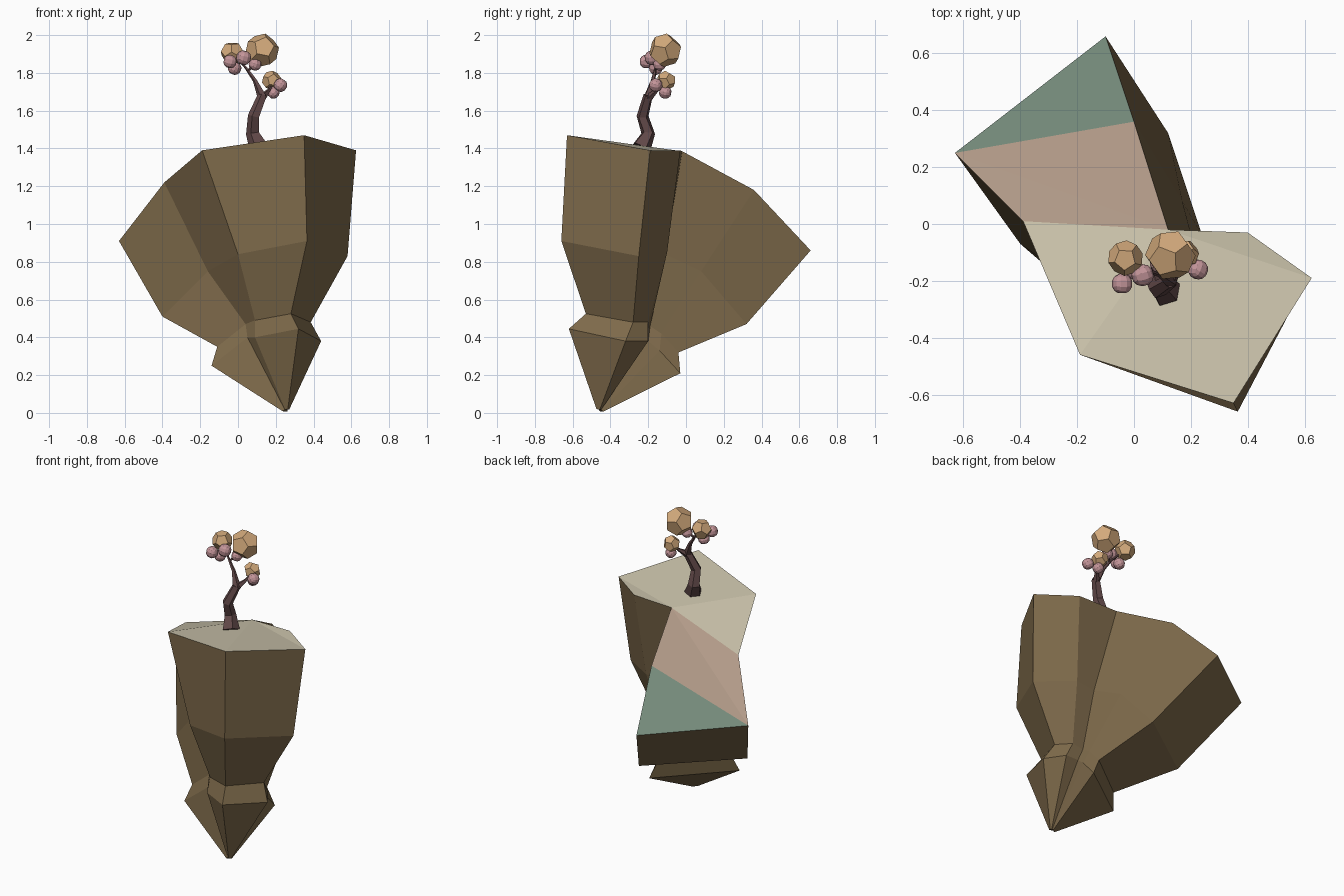
import bpy, bmesh, math
from mathutils import Vector, Euler

if "Cube" in bpy.data.objects:
    bpy.data.objects.remove(bpy.data.objects["Cube"])


def material(name, rgb):
    m = bpy.data.materials.new(name)
    m.diffuse_color = (*rgb, 1)
    m.use_nodes = True
    m.node_tree.nodes["Principled BSDF"].inputs["Base Color"].default_value = m.diffuse_color
    return m


EARTH = material("earth", (0.21, 0.145, 0.07))
SAND = material("pale_sand", (0.60, 0.55, 0.41))
CLAY = material("clay", (0.45, 0.33, 0.25))
MOSS = material("moss", (0.18, 0.26, 0.20))
BARK = material("bark", (0.12, 0.065, 0.065))
LEAF = material("foliage", (0.65, 0.40, 0.20))
BLOSSOM = material("blossom", (0.55, 0.30, 0.32))


def finish(bm, name, mats):
    bmesh.ops.recalc_face_normals(bm, faces=bm.faces[:])
    me = bpy.data.meshes.new(name)
    bm.to_mesh(me)
    bm.free()
    for m in mats:
        me.materials.append(m)
    ob = bpy.data.objects.new(name, me)
    bpy.context.collection.objects.link(ob)
    return ob


def loft(bm, rings):
    """Skin consecutive rings with quads and return the vertex rings."""
    vr = [[bm.verts.new(p) for p in r] for r in rings]
    for a, b in zip(vr, vr[1:]):
        n = len(a)
        for i in range(n):
            j = (i + 1) % n
            bm.faces.new((a[i], a[j], b[j], b[i]))
    return vr


# Floating rock: rings from the folded top rim down to the pointed root
TOP = [(.35, -.63, 1.47), (.625, -.19, 1.39), (.40, -.03, 1.39),
       (.12, -.02, 1.385), (0, .36, 1.18), (-.10, .66, .86),
       (-.63, .25, .91), (-.39, .01, 1.22), (-.19, -.46, 1.39)]
MID = [(.365, -.66, .91), (.58, -.25, .83), (.36, -.10, .85),
       (.22, -.11, .84), (.17, .08, .75), (.12, .32, .47),
       (-.40, -.07, .51), (-.16, -.24, .75), (0, -.50, .84)]
WAIST = [(.28, -.53, .525), (.385, -.28, .48), (.31, -.20, .48),
         (.24, -.19, .46), (.24, -.13, .42), (.24, -.04, .32),
         (-.11, -.32, .35), (.04, -.36, .47), (.09, -.42, .49)]
FLARE = [(.32, -.62, .445), (.44, -.32, .38), (.36, -.20, .38),
         (.27, -.20, .38), (.28, -.14, .33), (.29, -.03, .21),
         (-.14, -.36, .25), (.05, -.38, .40), (.09, -.45, .40)]
tip = Vector((.26, -.465, 0))
ROOT = [tip.lerp(Vector(p), .06) - Vector((0, 0, .006)) for p in FLARE]
ROOT = [Vector((p.x, p.y, max(p.z, 0))) for p in ROOT]

bm = bmesh.new()
rings = loft(bm, [TOP, MID, WAIST, FLARE, ROOT])
bm.faces.new(rings[-1])
# Top terraces: sand plateau, clay slope, moss end
caps = [((3, 7, 8), 1), ((3, 8, 0), 1), ((3, 0, 1), 1), ((3, 1, 2), 1),
        ((3, 6, 7), 2), ((3, 4, 6), 2), ((4, 5, 6), 3)]
for ids, mat in caps:
    bm.faces.new([rings[0][i] for i in ids]).material_index = mat
finish(bm, "floating_rock", [EARTH, SAND, CLAY, MOSS])


# Tree limbs: tapered five-sided tubes along short paths of (x, y, z, radius)
def limb(name, path, sides=5):
    pts = [Vector(p[:3]) for p in path]
    out = []
    for i, p in enumerate(pts):
        d = (pts[min(i + 1, len(pts) - 1)] - pts[max(i - 1, 0)]).normalized()
        u = d.cross(Vector((0, 1, 0))).normalized()
        v = d.cross(u)
        r = path[i][3]
        out.append([p + r * (u * math.cos(a) + v * math.sin(a))
                    for a in (2 * math.pi * k / sides for k in range(sides))])
    bm = bmesh.new()
    vr = loft(bm, out)
    bm.faces.new(vr[0])
    bm.faces.new(vr[-1])
    finish(bm, name, [BARK])


limb("trunk", [(.115, -.24, 1.40, .055), (.08, -.20, 1.48, .038),
               (.085, -.23, 1.57, .033), (.13, -.20, 1.68, .026)])
limb("left_branch", [(.13, -.20, 1.67, .026), (.09, -.175, 1.76, .012),
                     (.04, -.16, 1.83, .007), (-.02, -.13, 1.89, .005)])
limb("upper_branch", [(.055, -.165, 1.81, .008), (.11, -.12, 1.88, .005)])
limb("right_branch", [(.13, -.195, 1.67, .022), (.165, -.15, 1.71, .009),
                      (.185, -.11, 1.75, .006)])


# Foliage: twelve-sided balls
def leaf_ball(name, c, r, rot):
    g = (1 + 5 ** .5) / 2
    pts = [(x, y, z) for x in (-1, 1) for y in (-1, 1) for z in (-1, 1)]
    for a in (-1 / g, 1 / g):
        for b in (-g, g):
            pts += [(0, a, b), (a, b, 0), (b, 0, a)]
    m = Euler(rot).to_matrix()
    bm = bmesh.new()
    for p in pts:
        bm.verts.new(m @ Vector(p).normalized() * r + Vector(c))
    bmesh.ops.convex_hull(bm, input=bm.verts[:])
    bmesh.ops.dissolve_limit(bm, angle_limit=.05, verts=bm.verts[:], edges=bm.edges[:])
    finish(bm, name, [LEAF])


leaf_ball("foliage_large", (.128, -.11, 1.92), .09, (.3, .2, .1))
leaf_ball("foliage_left", (-.03, -.12, 1.905), .063, (.1, .5, .3))
leaf_ball("foliage_right", (.178, -.105, 1.76), .052, (.5, .1, .2))

# Blossoms: rounded cubes with a 3 x 3 grid on every side
for i, (x, y, z, r) in enumerate([(-.042, -.21, 1.86, .037), (.03, -.18, 1.88, .04),
                                  (.09, -.14, 1.845, .034), (-.018, -.16, 1.825, .036),
                                  (.225, -.16, 1.735, .036), (.187, -.11, 1.697, .034)]):
    bm = bmesh.new()
    bmesh.ops.create_cube(bm, size=2)
    bmesh.ops.subdivide_edges(bm, edges=bm.edges[:], cuts=2, use_grid_fill=True)
    m = Euler((.15 * i, .2, .3 * i)).to_matrix()
    for v in bm.verts:
        v.co = m @ v.co.normalized() * r + Vector((x, y, z))
    finish(bm, f"blossom_{i + 1}", [BLOSSOM])
